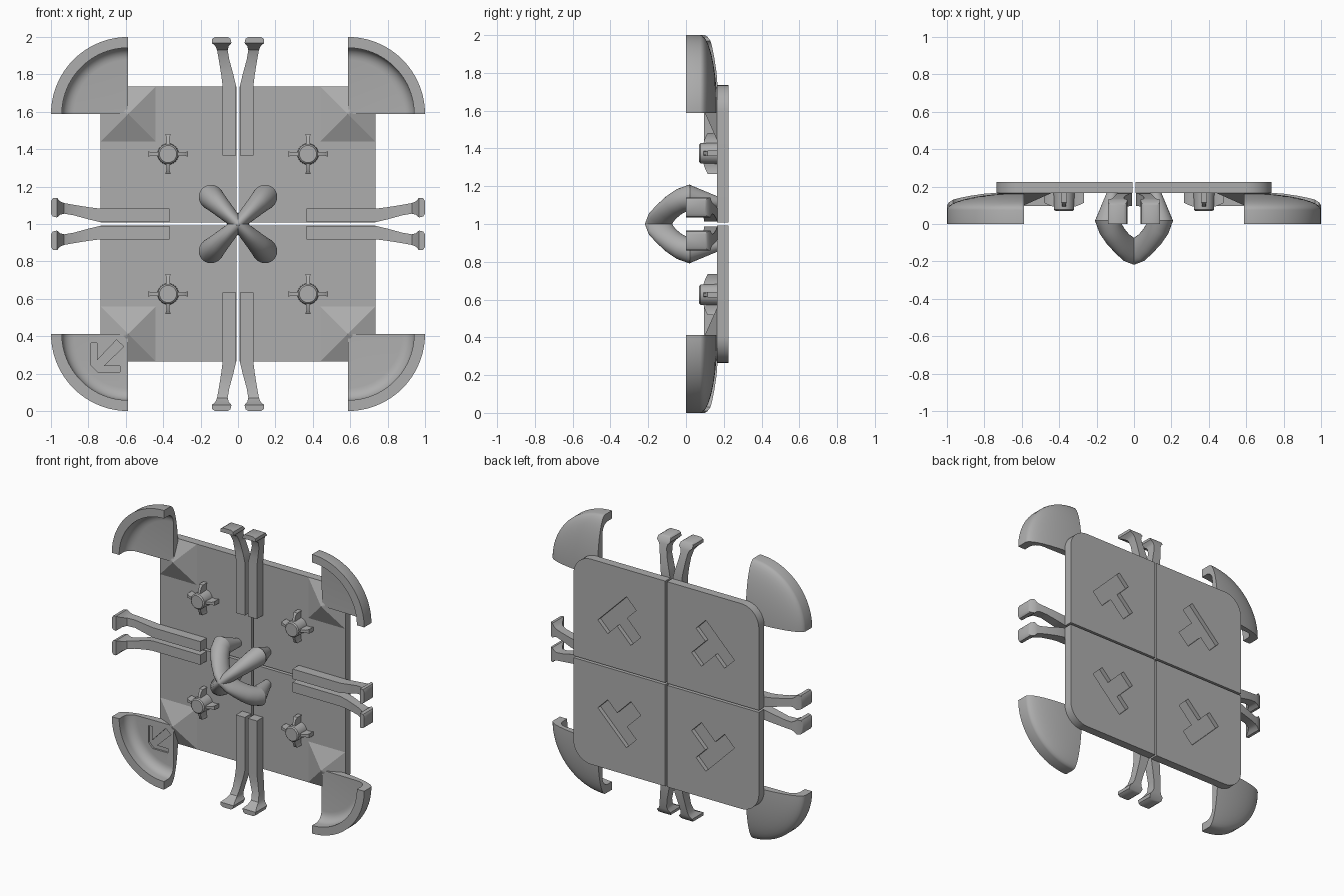
import bpy, bmesh
from math import sin, cos, pi, sqrt
from mathutils import Vector

cube = bpy.data.objects.get("Cube")
if cube:
    bpy.data.objects.remove(cube)

grey = bpy.data.materials.new("plain grey")
grey.use_nodes = True
grey.diffuse_color = (0.42, 0.42, 0.42, 1)
grey.node_tree.nodes["Principled BSDF"].inputs["Base Color"].default_value = (0.42, 0.42, 0.42, 1)


def part(name, lofts, mirror=True, smooth=True):
    """Skin each list of rings, cap its ends, and mirror across the centre."""
    bm = bmesh.new()
    for rings in lofts:
        loops = [[bm.verts.new(p) for p in ring] for ring in rings]
        n = len(loops[0])
        for a, b in zip(loops, loops[1:]):
            for i in range(n):
                j = (i + 1) % n
                bm.faces.new((a[i], a[j], b[j], b[i]))
        bm.faces.new(loops[0][::-1])
        bm.faces.new(loops[-1])
    bmesh.ops.remove_doubles(bm, verts=bm.verts, dist=1e-5)
    bmesh.ops.recalc_face_normals(bm, faces=bm.faces)
    mesh = bpy.data.meshes.new(name)
    bm.to_mesh(mesh)
    bm.free()
    obj = bpy.data.objects.new(name, mesh)
    obj.location.z = 1
    mesh.materials.append(grey)
    bpy.context.collection.objects.link(obj)
    if smooth:
        bpy.ops.object.select_all(action='DESELECT')
        bpy.context.view_layer.objects.active = obj
        obj.select_set(True)
        bpy.ops.object.shade_smooth_by_angle(angle=0.6)
    if mirror:
        mod = obj.modifiers.new("Mirror", 'MIRROR')
        mod.use_axis = (True, False, True)
        mod.use_mirror_merge = False
    return obj


def slab(outline, y0, y1):
    return [[(x, y, z) for x, z in outline] for y in (y0, y1)]


def cut(target, cutter):
    cutter.hide_render = True
    cutter.hide_viewport = True
    cutter.display_type = 'WIRE'
    mod = target.modifiers.new("Cut", 'BOOLEAN')
    mod.operation = 'DIFFERENCE'
    mod.object = cutter


def rounded(lo, hi, r=0.14, n=10):
    """Square outline whose outer corner is rounded."""
    arc = [(hi - r + r * cos(i * pi / 2 / n), hi - r + r * sin(i * pi / 2 / n)) for i in range(n + 1)]
    return [(lo, lo), (hi, lo)] + arc + [(lo, hi)]


# Four back panels with T-shaped recesses
panels = part("back_panels", [slab(rounded(0.007, 0.735), 0.165, 0.225)])
tee = [(0.605, -0.16), (0.605, 0.16), (0.495, 0.16), (0.495, 0.055),
       (0.34, 0.055), (0.34, -0.055), (0.495, -0.055), (0.495, -0.16)]
tee = [((d - s) / sqrt(2), (d + s) / sqrt(2)) for d, s in tee]
cut(panels, part("recess_cutter", [slab(tee, 0.195, 0.25)], smooth=False))

# Pyramid struts joining panels to corner shells
base = rounded(0.44, 0.735)
part("corner_struts", [[[(x, 0.166, z) for x, z in base], [(0.588, 0.1, 0.588)] * len(base)]], smooth=False)

# Hollow quarter-dome corner shells
R, N = 0.413, 24
profile = [(0, 0.112), (0.29, 0.106)]
profile += [(0.29 + 0.065 * sin(t * pi / 12), 0.046 + 0.06 * cos(t * pi / 12)) for t in range(1, 7)]
profile += [(0.355, 0), (R, 0)]
profile += [(R * cos(t * pi / 24), 0.075 + 0.09 * sin(t * pi / 24)) for t in range(13)]
shell = [[(0.587 + r * cos(a), y, 0.587 + r * sin(a)) for r, y in profile]
         for a in (i * pi / 2 / N for i in range(N + 1))]
shells = part("corner_shells", [shell])

# Engraved direction arrow in one shell
arrow = [(-0.785, -0.635), (-0.755, -0.635), (-0.755, -0.73), (-0.65, -0.62), (-0.61, -0.655),
         (-0.72, -0.76), (-0.63, -0.76), (-0.63, -0.79), (-0.75, -0.79), (-0.785, -0.755)]
cut(shells, part("arrow_cutter", [slab(arrow, 0.05, 0.12)], mirror=False, smooth=False))

# Paired clip arms with hooked feet: distance, inner, outer, front, back
stations = [(0.365, 0.012, 0.083, 0.095, 0.166), (0.745, 0.012, 0.083, 0.095, 0.166),
            (0.80, 0.025, 0.09, 0.095, 0.162), (0.88, 0.047, 0.103, 0.09, 0.15),
            (0.93, 0.055, 0.112, 0.07, 0.14), (0.95, 0.05, 0.12, 0.04, 0.135),
            (0.968, 0.035, 0.14, 0.0, 0.13), (0.99, 0.04, 0.138, 0.0, 0.115), (1.0, 0.055, 0.122, 0.0, 0.1)]
arm = [[(a, f, d), (b, f, d), (b, k, d), (a, k, d)] for d, a, b, f, k in stations]
part("vertical_clips", [arm])
part("side_clips", [arm]).rotation_euler.y = pi / 2

# Round pins with four fins
P = 0.374
lofts = [[[(P + r * cos(i * pi / 12), y, P + r * sin(i * pi / 12)) for i in range(24)]
          for r, y in ((0.046, 0.07), (0.054, 0.077), (0.057, 0.166))]]
for k in range(4):
    c, s = round(cos(k * pi / 2)), round(sin(k * pi / 2))
    lofts.append([[(P + c * r - s * w, y, P + s * r + c * w)
                   for w, y in ((-h, f), (h, f), (h, 0.166), (-h, 0.166))]
                  for r, h, f in ((0.03, 0.016, 0.09), (0.065, 0.009, 0.095),
                                  (0.09, 0.009, 0.105), (0.108, 0.015, 0.115))])
part("finned_pins", lofts)

# Four curved prongs meeting in front, each with a tapered barb
path = [(0, -0.145, 0.036, 0.073), (0.04, -0.135, 0.04, 0.07), (0.09, -0.105, 0.047, 0.066),
        (0.14, -0.065, 0.055, 0.065), (0.18, -0.02, 0.062, 0.066), (0.2, 0.02, 0.066, 0.07)]
rings = []
for i, (d, y, side, thick) in enumerate(path):
    a, b = path[max(i - 1, 0)], path[min(i + 1, len(path) - 1)]
    run = Vector((b[0] - a[0], b[1] - a[1])).normalized()
    if i == 0:
        run = Vector((1, 0))
    if i == len(path) - 1:
        run = Vector((0, 1))
    ring = []
    for t in range(24):
        u, v = thick * cos(t * pi / 12), side * sin(t * pi / 12)
        dd = d + u * run.y
        ring.append(((dd - v) / sqrt(2), y - u * run.x, (dd + v) / sqrt(2)))
    rings.append(ring)
barb = [[((d + r * cos(t * pi / 12) - r * sin(t * pi / 12)) / sqrt(2), y,
          (d + r * cos(t * pi / 12) + r * sin(t * pi / 12)) / sqrt(2)) for t in range(24)]
        for d, y, r in ((0.2, 0.02, 0.066), (0.165, 0.166, 0.03))]
part("centre_prongs", [rings])
part("prong_barbs", [barb])
